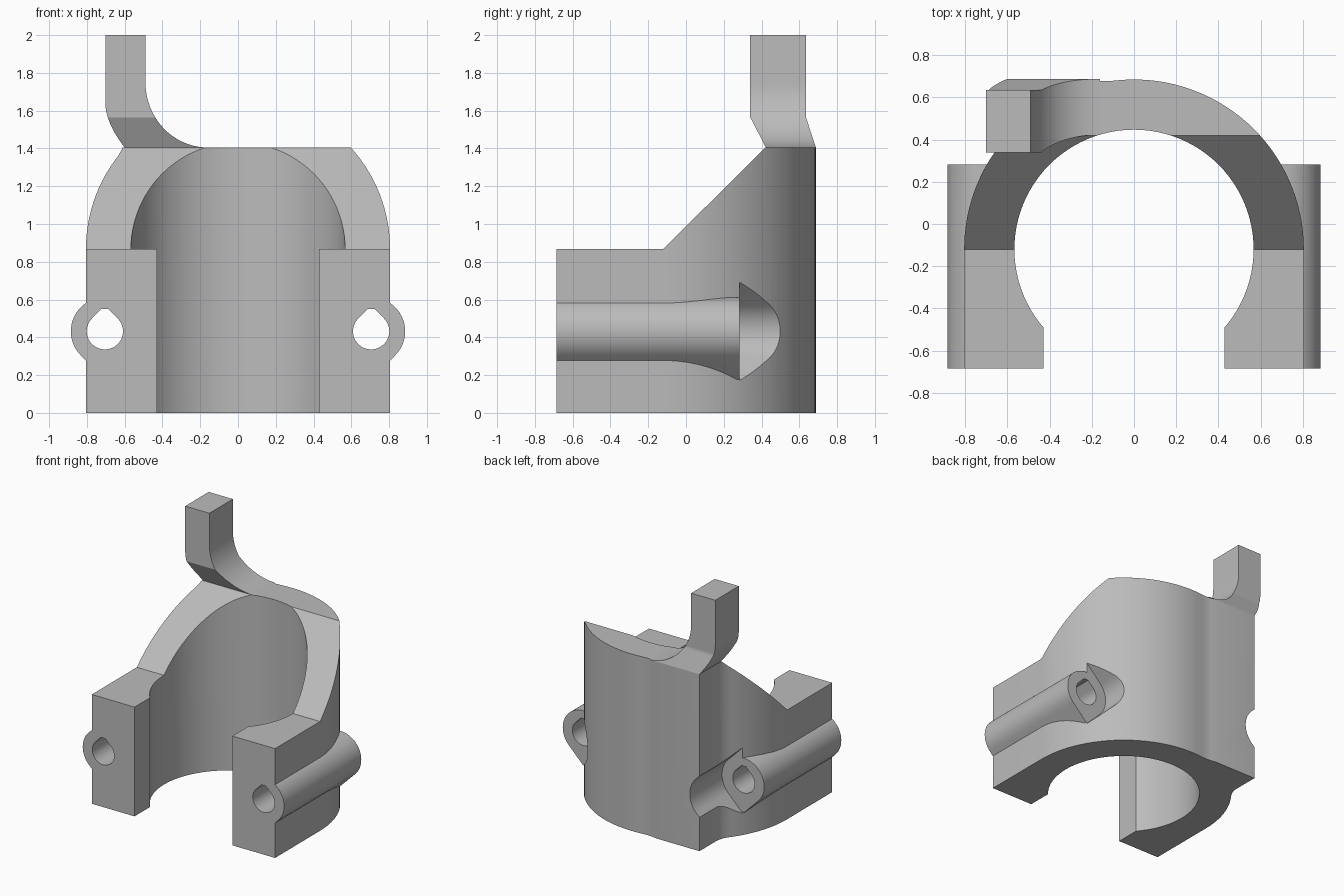
import bpy
import bmesh
from math import cos, sin, pi, radians

old = bpy.data.objects.get("Cube")
if old:
    bpy.data.objects.remove(old, do_unlink=True)

grey = bpy.data.materials.new("plain grey")
grey.use_nodes = True
GREY = (0.5, 0.5, 0.5, 1)
grey.diffuse_color = GREY
grey.node_tree.nodes["Principled BSDF"].inputs["Base Color"].default_value = GREY

TOP = 1.405          # height of the collar
CY = -0.12           # bore axis
OUTER, INNER = 0.805, 0.567
BX, BZ = 0.705, 0.432  # bolt axis
BOSS_END = 0.283


def arc(cx, cy, r, a, b, n=32):
    return [(cx + r * cos(radians(a + (b - a) * i / n)),
             cy + r * sin(radians(a + (b - a) * i / n))) for i in range(n + 1)]


def loft(name, rings):
    """Closed solid through a series of matching rings."""
    bm = bmesh.new()
    loops = [[bm.verts.new(p) for p in ring] for ring in rings]
    for a, b in zip(loops, loops[1:]):
        n = len(a)
        for i in range(n):
            bm.faces.new((a[i], a[(i + 1) % n], b[(i + 1) % n], b[i]))
    bm.faces.new(loops[0])
    bm.faces.new(loops[-1])
    bmesh.ops.recalc_face_normals(bm, faces=bm.faces)
    mesh = bpy.data.meshes.new(name)
    bm.to_mesh(mesh)
    bm.free()
    mesh.materials.append(grey)
    obj = bpy.data.objects.new(name, mesh)
    bpy.context.collection.objects.link(obj)
    return obj


def prism(name, pts, axis, a, b):
    place = {"x": lambda u, v, t: (t, u, v),
             "y": lambda u, v, t: (u, t, v),
             "z": lambda u, v, t: (u, v, t)}[axis]
    return loft(name, [[place(u, v, t) for u, v in pts] for t in (a, b)])


def combine(target, tool, operation):
    mod = target.modifiers.new("cut", "BOOLEAN")
    mod.operation, mod.solver, mod.object = operation, "EXACT", tool
    bpy.context.view_layer.objects.active = target
    bpy.ops.object.modifier_apply(modifier=mod.name)
    bpy.data.objects.remove(tool, do_unlink=True)


# Collar outline: horseshoe with a square rear corner, blended by small fillets
outline = [(OUTER, -0.685)] + arc(0, CY, OUTER, 0, 97)
outline += [(-0.14, 0.677), (-0.18, 0.68), (-0.22, 0.688), (-0.6, 0.688),
            (-0.6, 0.47), (-0.605, 0.44), (-0.615, 0.41)]
outline += arc(0, CY, OUTER, 142, 180, 16)
outline += [(-OUTER, -0.685), (-0.43, -0.685), (-0.43, -0.3), (0.43, -0.3), (0.43, -0.685)]
collar = prism("collar", outline, "z", 0, TOP)

# Low front arms and the sloped shoulder
slope = [(-1, 0.868), (CY, 0.868), (0.42, TOP), (0.617, 1.6), (-1, 1.6)]
combine(collar, prism("slope_cutter", slope, "x", -1.2, 1.2), "DIFFERENCE")

# Bolt bosses, pointed below
for s in (-1, 1):
    boss = arc(s * BX, BZ, 0.18, -45, 225, 48) + [(s * BX, BZ - 0.18 * 2 ** 0.5)]
    combine(collar, prism("boss", boss, "y", -0.685, BOSS_END), "UNION")

# Main bore
bore = arc(0, CY, INNER, 0, 360, 96)[:-1]
combine(collar, prism("bore_cutter", bore, "z", -0.2, 1.7), "DIFFERENCE")

for s in (-1, 1):
    # Clearance groove behind each boss, pointed above and below
    r = 0.19
    groove = (arc(s * BX, BZ, r, -45, 45, 24) + [(s * BX, BZ + r * 2 ** 0.5)]
              + arc(s * BX, BZ, r, 135, 225, 24) + [(s * BX, BZ - r * 2 ** 0.5)])
    combine(collar, prism("groove_cutter", groove, "y", BOSS_END, 1), "DIFFERENCE")
    # Teardrop bolt hole with a flat crown
    r, crown = 0.096, 0.117
    half = r * 2 ** 0.5 - crown
    hole = arc(s * BX, BZ, r, 135, 405, 40)
    hole += [(s * BX + half, BZ + crown), (s * BX - half, BZ + crown)]
    combine(collar, prism("hole_cutter", hole, "y", -0.9, 0.5), "DIFFERENCE")

# Post: leans outward and forward from the rear corner, with a concave flare
rings = []
N = 20
KNEE = 0.16
heights = sorted([TOP + 0.345 * (1 - cos(i / N * pi / 2)) for i in range(N + 1)]
                 + [TOP + KNEE, 2.0])
for z in heights:
    t = min((z - TOP) / KNEE, 1)
    lean = min((z - TOP) / 0.225, 1)
    x0 = -0.6 - 0.102 * (1 - (1 - lean) ** 1.7)
    k = min((z - TOP) / 0.345, 1)
    x1 = -0.16 - 0.33 * (1 - (1 - k) ** 2) ** 0.5
    y0, y1 = 0.423 - 0.083 * t, 0.688 - 0.053 * t
    rings.append([(x0, y0, z), (x1, y0, z), (x1, y1, z), (x0, y1, z)])
post = loft("post", rings)

# Smooth curved faces, keep edges crisp
bpy.ops.object.select_all(action="DESELECT")
for obj in (collar, post):
    obj.select_set(True)
bpy.context.view_layer.objects.active = collar
bpy.ops.object.shade_smooth_by_angle(angle=radians(25))
